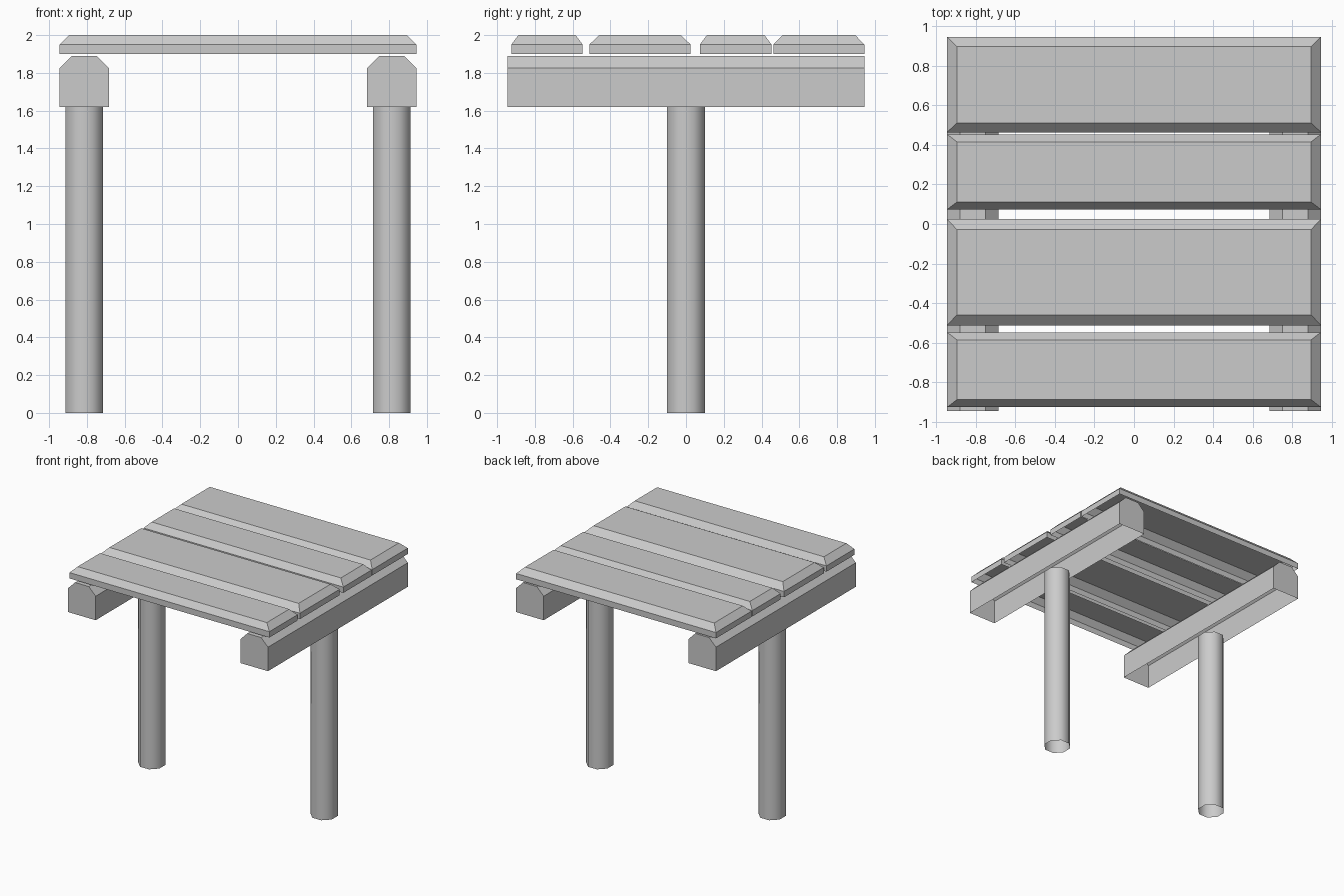
import bpy, bmesh, math

if "Cube" in bpy.data.objects:
    bpy.data.objects.remove(bpy.data.objects["Cube"])


def new_object(name, bm):
    bmesh.ops.recalc_face_normals(bm, faces=bm.faces[:])
    mesh = bpy.data.meshes.new(name)
    bm.to_mesh(mesh)
    bm.free()
    obj = bpy.data.objects.new(name, mesh)
    bpy.context.collection.objects.link(obj)
    return obj


def hollow_block(name, x, y, z, inset_x, inset_y, z_edge):
    """Open-bottomed block: straight walls up to z_edge, then chamfered to a smaller top."""
    bm = bmesh.new()
    rings = []
    for height, ix, iy in ((z[0], 0, 0), (z_edge, 0, 0), (z[1], inset_x, inset_y)):
        corners = ((x[0] + ix, y[0] + iy), (x[1] - ix, y[0] + iy),
                   (x[1] - ix, y[1] - iy), (x[0] + ix, y[1] - iy))
        rings.append([bm.verts.new((cx, cy, height)) for cx, cy in corners])
    for low, high in zip(rings, rings[1:]):
        for i in range(4):
            j = (i + 1) % 4
            bm.faces.new((low[i], low[j], high[j], high[i]))
    bm.faces.new(rings[-1])
    return new_object(name, bm)


# Table top planks, chamfer depth follows plank width
planks = [(-0.925, -0.547), (-0.512, 0.025), (0.073, 0.453), (0.463, 0.944)]
for n, (y0, y1) in enumerate(planks, 1):
    hollow_block(f"plank_{n}", (-0.944, 0.944), (y0, y1), (1.90, 2.0),
                 0.05, 0.1 * (y1 - y0), 1.95)

for side, label in ((-1, "left"), (1, "right")):
    cx = side * 0.814
    # Support beam with chamfered long edges
    hollow_block(f"{label}_beam", (cx - 0.13, cx + 0.13), (-0.944, 0.944),
                 (1.62, 1.89), 0.065, 0, 1.825)

    # Eight-sided smooth post
    bpy.ops.mesh.primitive_cylinder_add(
        vertices=8, radius=0.1 / math.cos(math.pi / 8), depth=1.62,
        end_fill_type='NOTHING', location=(cx, 0, 0.81),
        rotation=(0, 0, math.pi / 8))
    post = bpy.context.object
    post.name = f"{label}_post"
    bpy.ops.object.shade_smooth()
